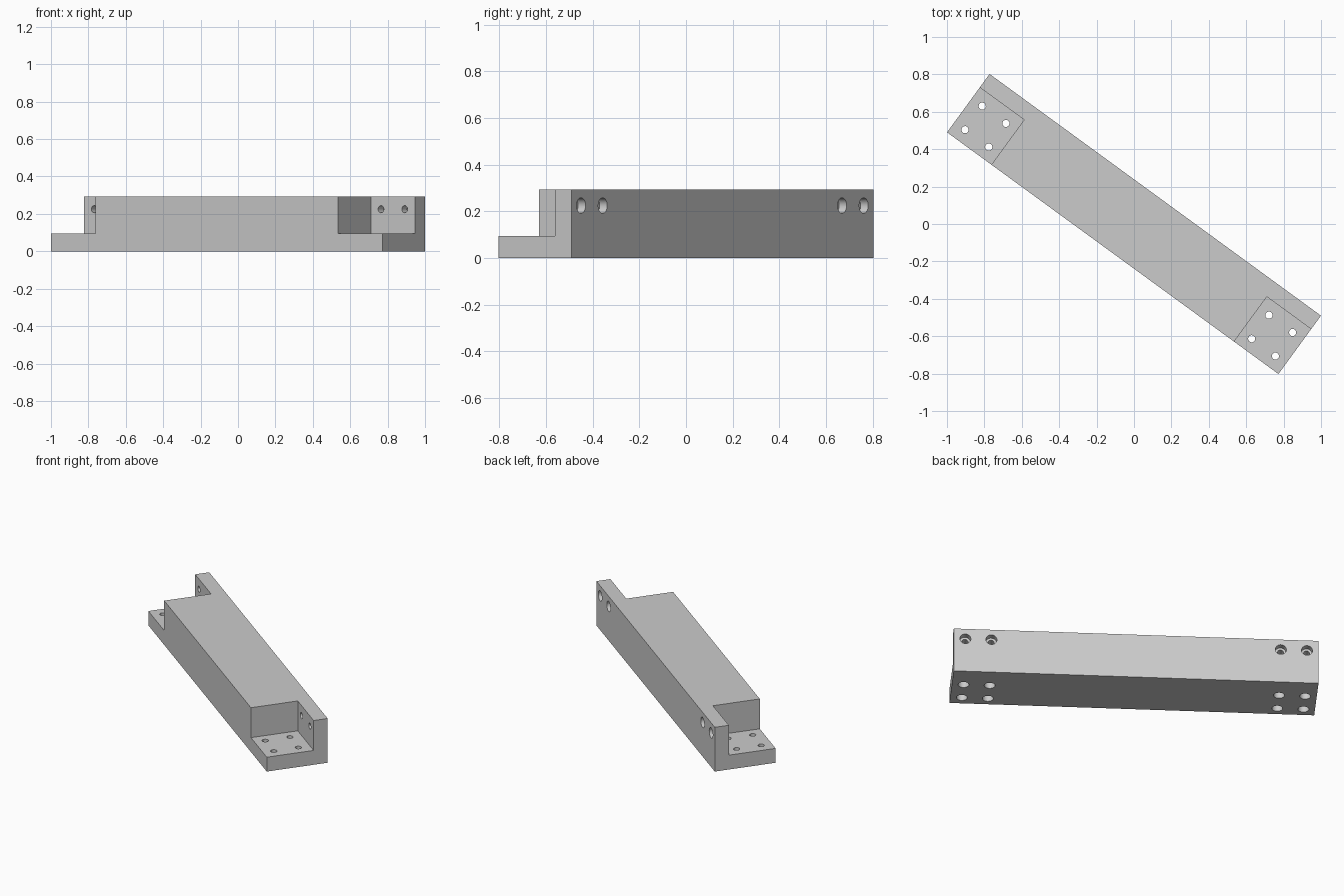
import bpy, bmesh, math
from mathutils import Matrix, Vector

if "Cube" in bpy.data.objects:
    bpy.data.objects.remove(bpy.data.objects["Cube"], do_unlink=True)

LENGTH, WIDTH, HEIGHT = 2.193, 0.386, 0.293
FLOOR, LEDGE_V, POCKET_U = 0.095, 0.104, 0.803   # pocket floor, back wall, inner end
HOLE_U = (0.87, 1.027)
HOLE_V = (-0.125, 0.031)
HOLE_Z = 0.225
BORE, HEAD, HEAD_DEPTH = 0.019, 0.033, 0.04
HALF_W = WIDTH / 2

grey = bpy.data.materials.new("plain grey")
grey.use_nodes = True
grey.diffuse_color = (0.6, 0.6, 0.6, 1)
grey.node_tree.nodes["Principled BSDF"].inputs["Base Color"].default_value = (0.6, 0.6, 0.6, 1)


def add_box(bm, low, high):
    low, high = Vector(low), Vector(high)
    size = Matrix.Diagonal((*(high - low), 1))
    bmesh.ops.create_cube(bm, size=1, matrix=Matrix.Translation((low + high) / 2) @ size)


def add_cylinder(bm, start, end, radius):
    start, end = Vector(start), Vector(end)
    axis = end - start
    turn = axis.to_track_quat("Z", "Y").to_matrix().to_4x4()
    bmesh.ops.create_cone(bm, cap_ends=True, segments=32, radius1=radius, radius2=radius,
                          depth=axis.length, matrix=Matrix.Translation((start + end) / 2) @ turn)


def make_object(name, bm):
    mesh = bpy.data.meshes.new(name)
    bm.to_mesh(mesh)
    bm.free()
    mesh.materials.append(grey)
    obj = bpy.data.objects.new(name, mesh)
    bpy.context.collection.objects.link(obj)
    return obj


# Solid bar
bm = bmesh.new()
add_box(bm, (-LENGTH / 2, -HALF_W, 0), (LENGTH / 2, HALF_W, HEIGHT))
bar = make_object("mounting_bar", bm)

# Cutters: end pockets, screw bores and wider screw-head recesses
pockets, bores, heads = bmesh.new(), bmesh.new(), bmesh.new()
for side in (-1, 1):
    ends = sorted((side * POCKET_U, side * 1.3))
    add_box(pockets, (ends[0], -0.4, FLOOR), (ends[1], LEDGE_V, 0.5))
    for u in (side * h for h in HOLE_U):
        add_cylinder(bores, (u, 0.06, HOLE_Z), (u, 0.25, HOLE_Z), BORE)
        add_cylinder(heads, (u, HALF_W - HEAD_DEPTH, HOLE_Z), (u, 0.25, HOLE_Z), HEAD)
        for v in HOLE_V:
            add_cylinder(bores, (u, v, -0.05), (u, v, 0.14), BORE)
            add_cylinder(heads, (u, v, -0.05), (u, v, HEAD_DEPTH), HEAD)

bpy.context.view_layer.objects.active = bar
for name, shape in (("pocket_cutter", pockets), ("bore_cutter", bores), ("head_cutter", heads)):
    cutter = make_object(name, shape)
    cutter.hide_render = True
    mod = bar.modifiers.new(name, "BOOLEAN")
    mod.operation = "DIFFERENCE"
    mod.solver = "EXACT"
    mod.object = cutter
    bpy.ops.object.modifier_apply(modifier=name)
    bpy.data.objects.remove(cutter, do_unlink=True)

# Turn the bar to its diagonal position and smooth only the hole walls
bar.rotation_euler.z = math.radians(-36.1)
bpy.ops.object.select_all(action="DESELECT")
bar.select_set(True)
bpy.ops.object.shade_smooth_by_angle(angle=math.radians(30))
